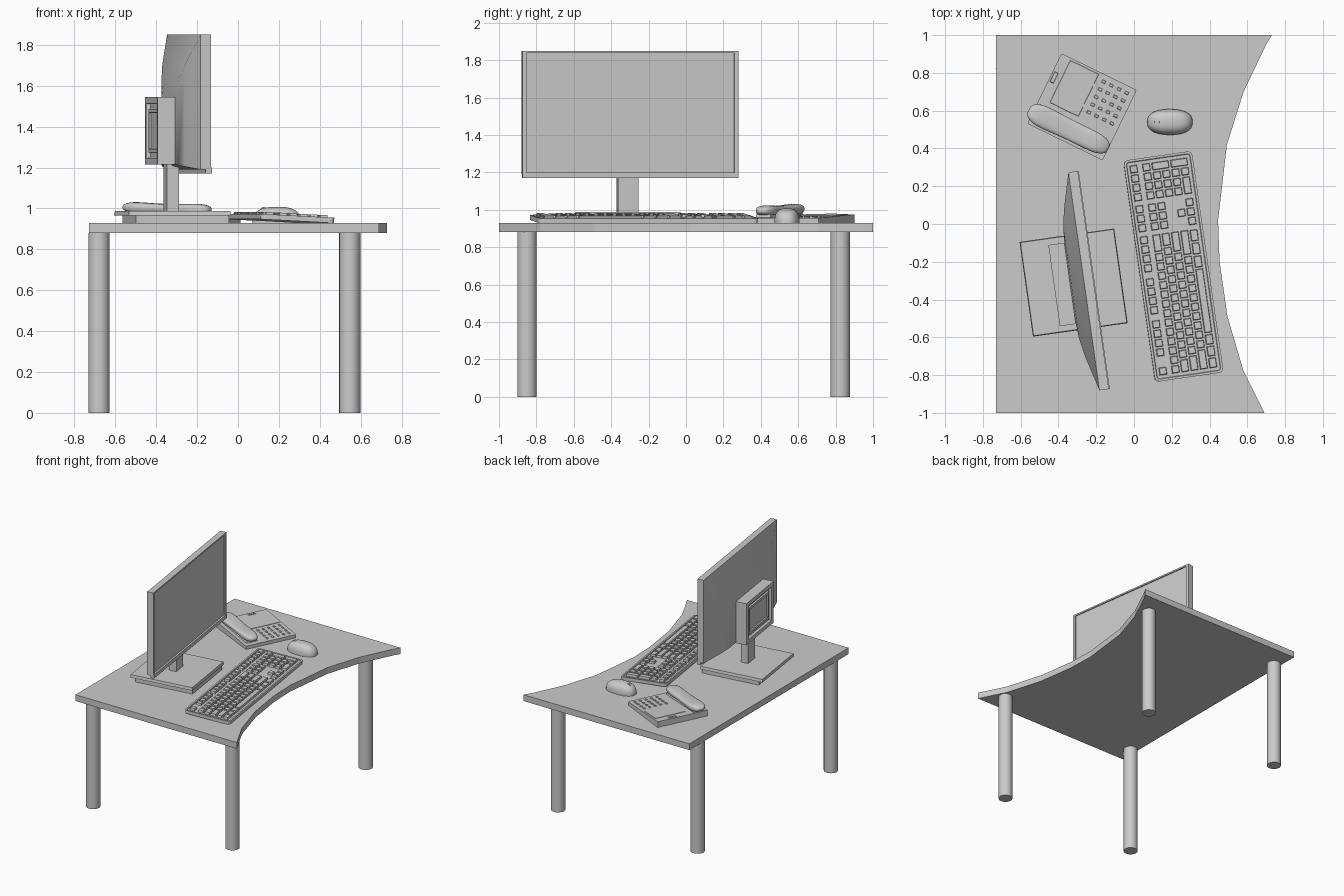
import bpy, bmesh, math
from mathutils import Matrix, Vector

if "Cube" in bpy.data.objects:
    bpy.data.objects.remove(bpy.data.objects["Cube"])

grey = bpy.data.materials.new("light_grey")
grey.use_nodes = True
grey.diffuse_color = (0.6, 0.6, 0.6, 1)
grey.node_tree.nodes["Principled BSDF"].inputs["Base Color"].default_value = (0.6, 0.6, 0.6, 1)

DESK = 0.93  # height of the desk surface


def frame(x, y, z=DESK, turn=0, tilt=0):
    return (Matrix.Translation((x, y, z)) @ Matrix.Rotation(math.radians(turn), 4, "Z")
            @ Matrix.Rotation(math.radians(tilt), 4, "Y"))


def finish(name, bm, mat, smooth=False):
    bmesh.ops.recalc_face_normals(bm, faces=bm.faces)
    bm.transform(mat)
    mesh = bpy.data.meshes.new(name)
    bm.to_mesh(mesh)
    bm.free()
    mesh.materials.append(grey)
    obj = bpy.data.objects.new(name, mesh)
    bpy.context.collection.objects.link(obj)
    if smooth:
        bpy.ops.object.select_all(action="DESELECT")
        obj.select_set(True)
        bpy.context.view_layer.objects.active = obj
        bpy.ops.object.shade_smooth_by_angle(angle=math.radians(40))
    return obj


def add_box(bm, x, y, z, taper=0.0):
    """Box from (low, high) ranges; the top shrinks by taper."""
    def ring(h, t):
        return [bm.verts.new(p) for p in ((x[0] + t, y[0] + t, h), (x[1] - t, y[0] + t, h),
                                          (x[1] - t, y[1] - t, h), (x[0] + t, y[1] - t, h))]
    lo, hi = ring(z[0], 0), ring(z[1], taper)
    faces = [bm.faces.new(lo[::-1]), bm.faces.new(hi)]
    for i in range(4):
        j = (i + 1) % 4
        faces.append(bm.faces.new((lo[i], lo[j], hi[j], hi[i])))
    return faces


def box(name, mat, x, y, z, taper=0.0):
    bm = bmesh.new()
    add_box(bm, x, y, z, taper)
    return finish(name, bm, mat)


def span(half, mid=0.0):
    return (mid - half, mid + half)


def round_corners(bm, width, segments=3):
    edges = [e for e in bm.edges if abs((e.verts[0].co - e.verts[1].co).normalized().z) > 0.9]
    bmesh.ops.bevel(bm, geom=edges, offset=width, segments=segments, affect="EDGES", profile=0.5)


def pebble(name, mat, shape, power):
    """Rounded block: superellipsoid remapped by a shape function."""
    bm = bmesh.new()
    bmesh.ops.create_cube(bm, size=2)
    bmesh.ops.subdivide_edges(bm, edges=bm.edges[:], cuts=11, use_grid_fill=True)
    for v in bm.verts:
        v.co /= sum(abs(c) ** power for c in v.co) ** (1 / power)
        v.co = Vector(shape(*v.co))
    return finish(name, bm, mat, True)


# Desk top with a curved user edge
edge = [(0.69, -1), (0.58, -0.78), (0.495, -0.49), (0.453, -0.2), (0.445, 0.02),
        (0.492, 0.42), (0.58, 0.7), (0.70, 0.95), (0.73, 1)]
bm = bmesh.new()
outline = bm.faces.new([bm.verts.new((px, py, 0.88)) for px, py in edge + [(-0.73, 1), (-0.73, -1)]])
top = bmesh.ops.extrude_face_region(bm, geom=[outline])
bmesh.ops.translate(bm, verts=[g for g in top["geom"] if isinstance(g, bmesh.types.BMVert)],
                    vec=(0, 0, DESK - 0.88))
finish("desk_top", bm, Matrix())

# Legs
for side, ly in (("right", -0.85), ("left", 0.825)):
    for end, lx in (("rear", -0.68), ("user", 0.547)):
        bm = bmesh.new()
        bmesh.ops.create_cone(bm, cap_ends=True, segments=24, radius1=0.052, radius2=0.052, depth=0.88)
        finish(f"{end}_{side}_leg", bm, frame(lx, ly, 0.44), True)

# Monitor: local +x is the screen side
mon = frame(-0.24, -0.30, 0, 8.1)
HALF = 0.583
box("monitor_panel", mon, (-0.025, 0.016), span(HALF), (1.19, 1.85))
bm = bmesh.new()
for s in (-1, 1):
    add_box(bm, (0.016, 0.025), span(0.011, s * (HALF - 0.011)), (1.2, 1.85))
add_box(bm, (0.016, 0.025), span(HALF - 0.022), (1.838, 1.85))
add_box(bm, (0.0, 0.03), span(HALF), (1.17, 1.2))
finish("screen_frame", bm, mon)

# Bulging rear shell, lofted from the panel outline to a central plateau
bm = bmesh.new()
rings = []
for t in (0, 0.25, 0.5, 0.75, 1):
    depth = -0.025 - 0.075 * math.sin(t * math.pi / 2) ** 1.1
    hw, z0, z1 = HALF + (0.2 - HALF) * t, 1.19 + 0.03 * t, 1.85 - 0.3 * t
    rings.append([bm.verts.new((depth, y, z)) for y, z in ((-hw, z0), (hw, z0), (hw, z1), (-hw, z1))])
for a, b in zip(rings, rings[1:]):
    for i in range(4):
        bm.faces.new((a[i], a[(i + 1) % 4], b[(i + 1) % 4], b[i]))
bm.faces.new(rings[-1])
finish("monitor_rear_shell", bm, mon, True)

# Rear housing with stepped recess
bm = bmesh.new()
add_box(bm, (-0.185, -0.095), span(0.217), (1.215, 1.545))
bm.normal_update()
rear = min(bm.faces, key=lambda f: f.calc_center_median().x)
for inset, depth in ((0.045, 0), (0.004, -0.02), (0.03, 0), (0.004, 0.012), (0.025, 0), (0.004, -0.01)):
    bmesh.ops.inset_region(bm, faces=[rear], thickness=inset, depth=depth)
finish("rear_housing", bm, mon)

# Stand
box("stand_neck", mon, (-0.117, -0.057), span(0.055), (0.985, 1.4))
base = frame(-0.32, -0.31, DESK, 8.1)
box("stand_base_upper", base, span(0.253), span(0.253), (0.036, 0.058), 0.004)
box("stand_base_lower", base, (-0.215, 0.245), span(0.235), (0, 0.036))

# Keyboard: rows run along local y, far row at -x
kb = frame(0.208, -0.225, 0.938, 8.2, 3)
bm = bmesh.new()
add_box(bm, span(0.183), span(0.592), (0, 0.026))
round_corners(bm, 0.025)
bm.normal_update()
deck = max(bm.faces, key=lambda f: f.calc_center_median().z)
bmesh.ops.inset_region(bm, faces=[deck], thickness=0.012, depth=0)
bmesh.ops.inset_region(bm, faces=[deck], thickness=0.003, depth=-0.006)
finish("keyboard_case", bm, kb)

UNIT = 0.05
bm = bmesh.new()


def key(row, start, width=1.0, rows=1):
    x = -0.16 + UNIT * (row + (0.35 if row else 0))
    y = -0.565 + UNIT * start
    gap = 0.005
    add_box(bm, (x + gap, x + UNIT * rows - gap), (y + gap, y + UNIT * width - gap), (0.019, 0.037), 0.003)


main_rows = [[1] * 13 + [2], [1.5] + [1] * 12 + [1.5], [1.75] + [1] * 11 + [2.25],
             [2.25] + [1] * 10 + [2.75], [1.25] * 3 + [7] + [1.4] * 3]
for r, widths in enumerate(main_rows, 1):
    at = 0
    for w in widths:
        key(r, at, w)
        at += w
for start in [0] + [g + i for g in (2, 6.5, 11) for i in range(4)]:
    key(0, start)
for r in (0, 1, 2, 5):
    for i in range(3):
        key(r, 15.3 + i)
key(4, 16.3)
for r in range(5):
    for i in range(3):
        key(r, 18.6 + i)
key(5, 18.6, 2)
key(5, 20.6)
for r, tall in ((0, 1), (1, 1), (2, 2), (4, 2)):
    key(r, 21.6, 1, tall)
finish("keyboard_keys", bm, kb)

# Mouse
mouse = frame(0.19, 0.54)
pebble("mouse_body", mouse, lambda x, y, z: (0.12 * x, 0.068 * y * (1 - 0.08 * x * x), 0.078 * max(z, 0)), 2.6)
bm = bmesh.new()
bmesh.ops.create_cone(bm, cap_ends=True, segments=16, radius1=0.017, radius2=0.017, depth=0.012)
finish("mouse_wheel", bm, mouse @ Matrix.Translation((-0.065, 0, 0.06)) @ Matrix.Rotation(math.pi / 2, 4, "X"), True)

# Desk phone
phone = frame(-0.275, 0.62, DESK, -26)
bm = bmesh.new()
add_box(bm, span(0.222), span(0.207), (0, 0.036))
for v in bm.verts:
    if v.co.z > 0.01:
        v.co.z -= 0.045 * v.co.x
round_corners(bm, 0.008, 2)
finish("phone_body", bm, phone)

face = phone @ Matrix.Translation((0, 0, 0.036)) @ Matrix.Rotation(math.atan(0.045), 4, "Y")
box("phone_display", face, span(0.085, -0.08), span(0.125, 0.07), (-0.002, 0.003), 0.002)
box("phone_slot", face, span(0.011, -0.202), span(0.03, 0.075), (-0.002, 0.005), 0.002)
bm = bmesh.new()
for i in range(4):
    for j in range(5):
        add_box(bm, span(0.011, 0.045 + 0.045 * i), span(0.008, -0.01 + 0.045 * j), (-0.002, 0.006), 0.002)
finish("phone_buttons", bm, face)


def handset_shape(x, y, z):
    grip = 1 - min(1, abs(x) / 0.75) ** 2   # slimmer in the middle
    width = 0.064 - 0.01 * grip - 0.004 * x
    thick = 0.032 - 0.01 * grip
    return 0.235 * x, width * y, 0.07 + thick * z - 0.006 * x


pebble("phone_handset", phone @ Matrix.Translation((-0.012, -0.138, 0)), handset_shape, 3)
box("handset_cradle", phone, span(0.2, -0.01), span(0.045, -0.138), (0.03, 0.058), 0.006)
